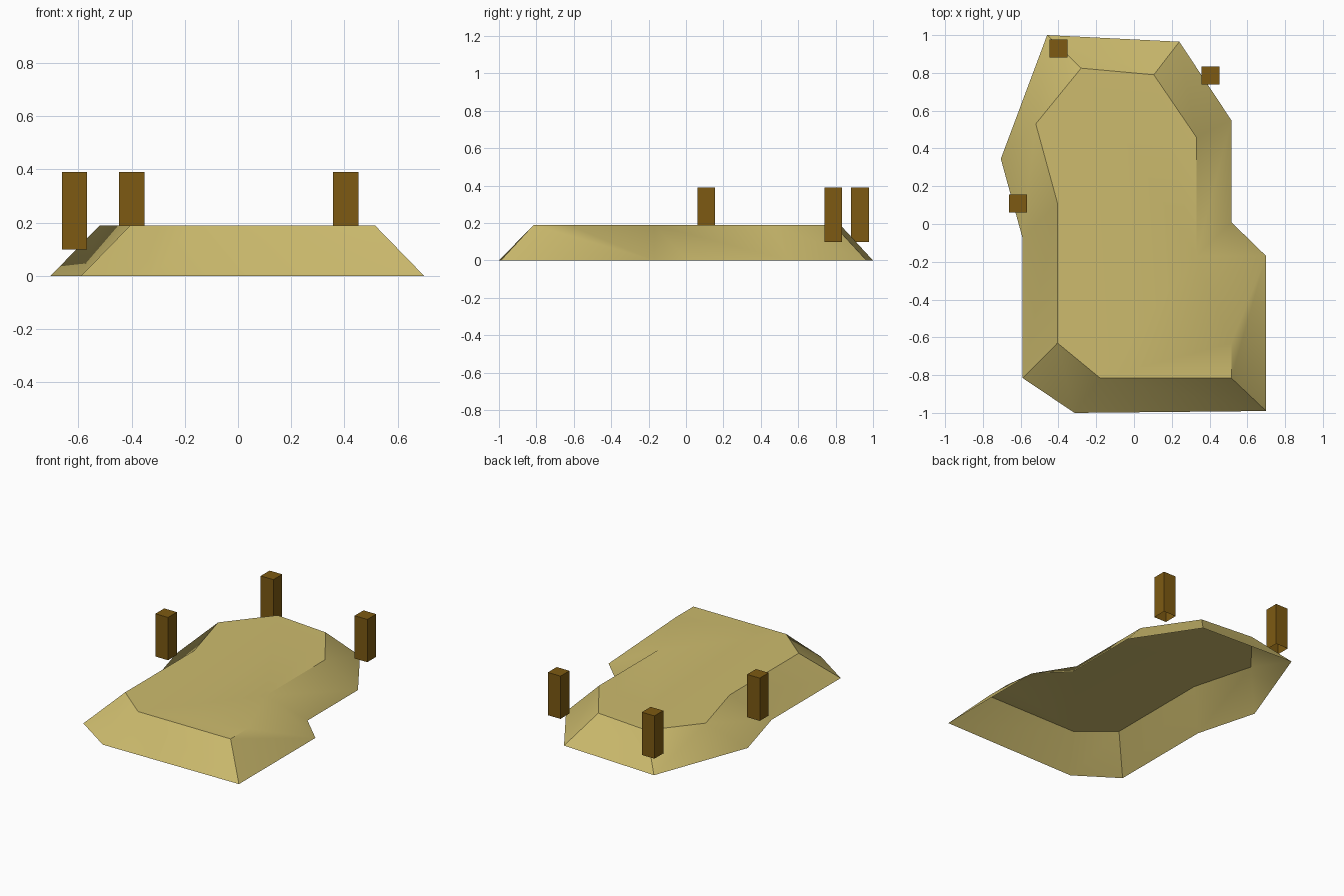
import bpy, bmesh

if "Cube" in bpy.data.objects:
    bpy.data.objects.remove(bpy.data.objects["Cube"])

def material(name, rgb):
    m = bpy.data.materials.new(name)
    m.diffuse_color = (*rgb, 1)
    m.use_nodes = True
    m.node_tree.nodes["Principled BSDF"].inputs["Base Color"].default_value = m.diffuse_color
    return m

sand = material("sand", (0.61, 0.50, 0.155))
wood = material("brown wood", (0.205, 0.102, 0.006))

def make_object(name, bm, mat):
    me = bpy.data.meshes.new(name)
    bm.to_mesh(me)
    bm.free()
    me.materials.append(mat)
    ob = bpy.data.objects.new(name, me)
    bpy.context.collection.objects.link(ob)
    return ob

# Sand mound: flat top and sloping sides, open underneath (clockwise outlines)
TOP = [(-.28, .825), (.105, .79), (.33, .46), (.33, -.17), (.515, -.63),
       (.515, -.815), (-.18, -.815), (-.405, -.63), (-.405, .11), (-.52, .53)]
BASE = [(-.46, 1), (.24, .965), (.515, .55), (.515, .01), (.70, -.17),
        (.70, -.99), (-.315, -1), (-.59, -.815), (-.59, -.075), (-.705, .345)]
HEIGHT = 0.19
bm = bmesh.new()
t = [bm.verts.new((x, y, HEIGHT)) for x, y in TOP]
b = [bm.verts.new((x, y, 0.0)) for x, y in BASE]
bm.faces.new(t[::-1])
n = len(t)
for i in range(n):
    j = (i + 1) % n
    if i in (3, 9):      # slopes folded along the other diagonal
        tris = ((b[j], b[i], t[i]), (b[j], t[i], t[j]))
    else:
        tris = ((b[j], b[i], t[j]), (b[i], t[i], t[j]))
    for tri in tris:
        bm.faces.new(tri)
mound = make_object("sand_mound", bm, sand)
bpy.context.view_layer.objects.active = mound
mound.select_set(True)
bpy.ops.object.shade_smooth_by_angle(angle=0.6)

# Three square posts, open at the bottom
for k, (x, y) in enumerate([(-.40, .93), (.405, .787), (-.615, .108)]):
    bm = bmesh.new()
    bmesh.ops.create_cube(bm, size=1)
    for v in bm.verts:
        v.co = (x + v.co.x * .095, y + v.co.y * .095, .245 + v.co.z * .29)
    bm.normal_update()
    bmesh.ops.delete(bm, geom=[f for f in bm.faces if f.normal.z < -.5],
                     context='FACES_ONLY')
    make_object(f"post_{k + 1}", bm, wood)
